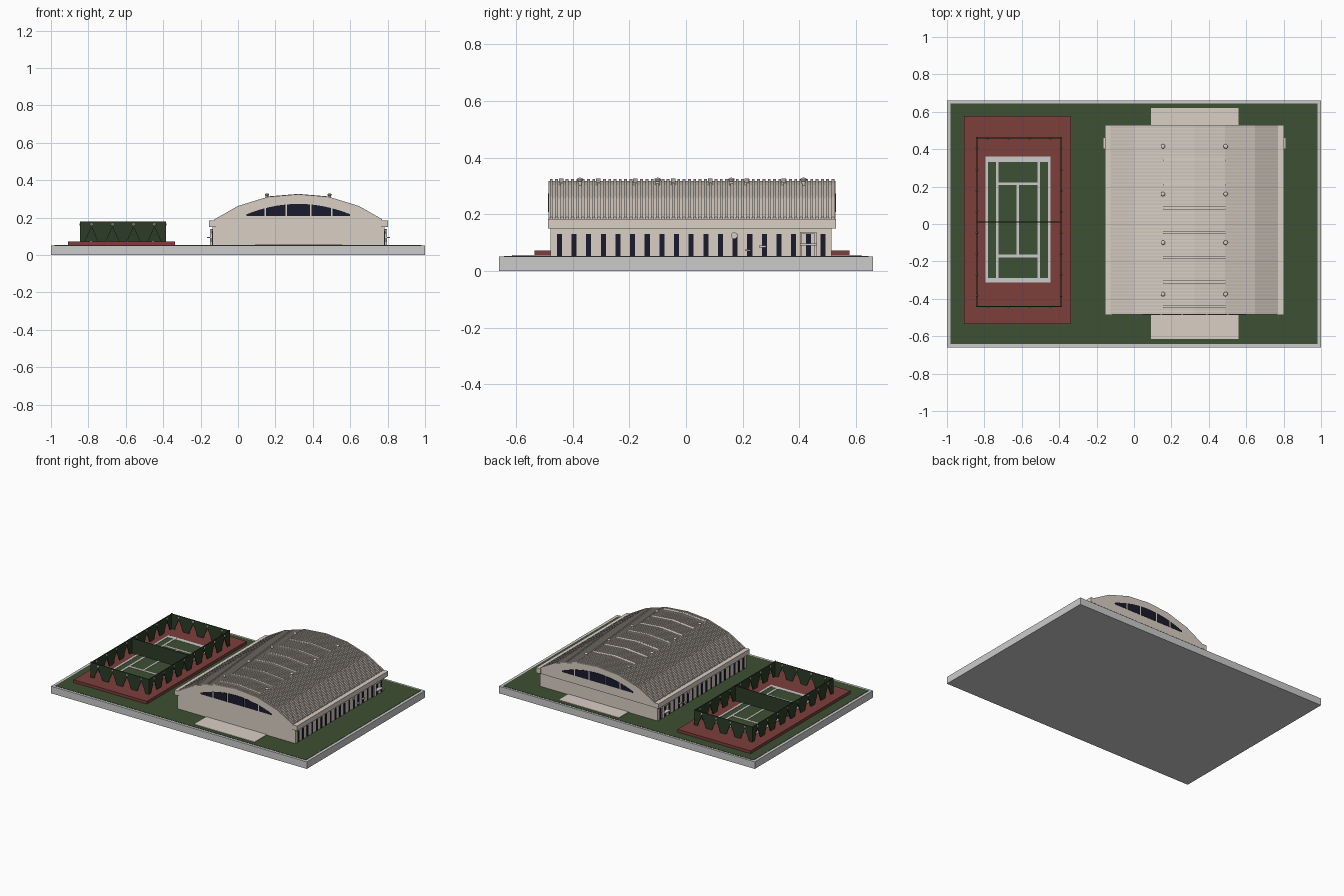
import bpy, bmesh, math
from mathutils import Vector, Matrix

if "Cube" in bpy.data.objects:
    bpy.data.objects.remove(bpy.data.objects["Cube"])


def mat(name, rgb):
    m = bpy.data.materials.new(name)
    m.diffuse_color = (*rgb, 1)
    m.use_nodes = True
    m.node_tree.nodes["Principled BSDF"].inputs["Base Color"].default_value = m.diffuse_color
    return m


TAN = mat("tan", (0.70, 0.63, 0.56))
ROOF = mat("roof_tan", (0.62, 0.56, 0.50))
GREEN = mat("green", (0.048, 0.08, 0.033))
HEDGE = mat("dark_green", (0.025, 0.045, 0.02))
RED = mat("red", (0.20, 0.05, 0.045))
WHITE = mat("line_white", (0.6, 0.6, 0.6))
GLASS = mat("glass", (0.010, 0.011, 0.026))


def finish(name, bm, material):
    bmesh.ops.recalc_face_normals(bm, faces=bm.faces)
    me = bpy.data.meshes.new(name)
    bm.to_mesh(me)
    bm.free()
    ob = bpy.data.objects.new(name, me)
    bpy.context.collection.objects.link(ob)
    if material:
        me.materials.append(material)
    return ob


def add_box(bm, x0, x1, y0, y1, z0, z1):
    m = Matrix.Translation(((x0 + x1) / 2, (y0 + y1) / 2, (z0 + z1) / 2))
    m = m @ Matrix.Diagonal((x1 - x0, y1 - y0, z1 - z0, 1))
    bmesh.ops.create_cube(bm, size=1, matrix=m)


def boxes(name, items, material=None):
    bm = bmesh.new()
    for b in items:
        add_box(bm, *b)
    return finish(name, bm, material)


def add_prism(bm, pts, a, b, axis="y"):
    """Extrude an outline (u, z) from a to b along y or x."""
    def place(u, z, d):
        return (u, d, z) if axis == "y" else (d, u, z)
    lo = [bm.verts.new(place(u, z, a)) for u, z in pts]
    hi = [bm.verts.new(place(u, z, b)) for u, z in pts]
    bm.faces.new(lo)
    bm.faces.new(hi[::-1])
    for i in range(len(pts)):
        j = (i + 1) % len(pts)
        bm.faces.new((lo[i], hi[i], hi[j], lo[j]))


# Ground slab, lawn and entrance aprons
boxes("base_slab", [(-1, 1, -0.66, 0.66, 0, 0.05)])
boxes("lawn", [(-0.98, 0.98, -0.642, 0.645, 0.045, 0.052)], GREEN)
boxes("entrance_aprons", [(0.09, 0.56, -0.615, -0.47, 0.045, 0.056),
                          (0.09, 0.56, 0.50, 0.62, 0.045, 0.056)], TAN)

# Tennis court with painted lines
boxes("court_pad", [(-0.91, -0.338, -0.535, 0.578, 0.05, 0.072)], RED)
boxes("court_surface", [(-0.79, -0.45, -0.31, 0.355, 0.07, 0.074)], GREEN)
lines = [(x - w / 2, x + w / 2, y0, y1, 0.07, 0.076) for x, w, y0, y1 in (
    (-0.788, 0.014, -0.313, 0.36), (-0.454, 0.014, -0.313, 0.36),
    (-0.732, 0.014, -0.313, 0.36), (-0.51, 0.014, -0.313, 0.36),
    (-0.621, 0.012, -0.172, 0.217))]
lines += [(x0, x1, y0, y1, 0.07, 0.0757) for x0, x1, y0, y1 in (
    (-0.795, -0.447, 0.332, 0.36), (-0.795, -0.447, -0.313, -0.288),
    (-0.732, -0.51, 0.208, 0.222), (-0.732, -0.51, -0.178, -0.164))]
boxes("court_lines", lines, WHITE)

# Fence panels with triangular openings, net and corner posts
FX, FY, ZB, ZT = (-0.84, -0.39), (-0.44, 0.46), 0.072, 0.178


def fence_outline(u0, u1, n):
    pts = [(u0, ZT), (u0, ZB)]
    step = (u1 - u0) / n
    for i in range(n):
        c = u0 + (i + 0.5) * step
        pts += [(c - 0.034, ZB), (c, 0.15), (c + 0.034, ZB)]
    return pts + [(u1, ZB), (u1, ZT)]


T = 0.0025
bm = bmesh.new()
for y in FY:
    add_prism(bm, fence_outline(*FX, 4), y - T, y + T)
for x in FX:
    add_prism(bm, fence_outline(*FY, 8), x - T, x + T, "x")
finish("court_fence", bm, HEDGE)
boxes("court_net", [(*FX, 0.0075, 0.0125, ZB, ZT)], HEDGE)
boxes("fence_posts", [(x - 0.004, x + 0.004, y - 0.004, y + 0.004, 0.05, 0.18)
                      for x in FX for y in (FY[0], 0.01, FY[1])], HEDGE)

# Small lamps above each fence opening
bm = bmesh.new()
spots = [(FX[0] + (i + 0.5) * 0.1125, y) for i in range(4) for y in FY]
spots += [(x, FY[0] + (i + 0.5) * 0.1125) for i in range(8) for x in FX]
for x, y in spots:
    bmesh.ops.create_uvsphere(bm, u_segments=8, v_segments=6, radius=0.008,
                              matrix=Matrix.Translation((x, y, 0.163)))
finish("fence_lamps", bm, TAN)

# Hall: lower walls, arched upper body, eave beams
CX = 0.323
half = [(0.0, 0.318), (0.163, 0.304), (0.323, 0.255), (0.448, 0.184)]
ARC = [(CX - dx, z) for dx, z in half[:0:-1]] + [(CX + dx, z) for dx, z in half]
Y0, Y1 = -0.485, 0.528
boxes("hall_walls", [(-0.137, 0.784, -0.478, 0.513, 0.045, 0.155)], TAN)
bm = bmesh.new()
add_prism(bm, [(-0.137, 0.15), (-0.137, 0.18)] + ARC + [(0.784, 0.18), (0.784, 0.15)], Y0, Y1)
finish("hall_arch_body", bm, TAN)
boxes("eave_beams", [(-0.156, -0.118, Y0 - 0.002, Y1 + 0.002, 0.149, 0.184),
                     (0.765, 0.802, Y0 - 0.002, Y1 + 0.002, 0.149, 0.184)], TAN)

# Standing ribs across the vaulted roof
bm = bmesh.new()
n = 54
rib = [(x, z + 0.007) for x, z in ARC] + [(x, z - 0.003) for x, z in ARC[::-1]]
for i in range(n):
    y = Y0 + 0.009 + i * (Y1 - Y0 - 0.018) / (n - 1)
    add_prism(bm, rib, y - 0.005, y + 0.005)
finish("roof_ribs", bm, ROOF)

# Skylight strips over the ridge
bm = bmesh.new()
crown = [(0.155, 0.304), (CX, 0.318), (0.49, 0.304)]
strip = [(x, z + 0.0085) for x, z in crown] + [(x, z) for x, z in crown[::-1]]
for y in (0.345, 0.215, 0.085, -0.045, -0.18, -0.31, -0.44):
    add_prism(bm, strip, y - 0.008, y + 0.008)
finish("roof_skylights", bm, TAN)

# Roof ventilators: stem and domed cap
bm = bmesh.new()
for x in (0.155, 0.49):
    for y in (0.415, 0.16, -0.10, -0.375):
        bmesh.ops.create_cone(bm, cap_ends=True, segments=12, radius1=0.007, radius2=0.007,
                              depth=0.024, matrix=Matrix.Translation((x, y, 0.312)))
        bmesh.ops.create_uvsphere(bm, u_segments=12, v_segments=8, radius=0.012,
                                  matrix=Matrix.Translation((x, y, 0.322)) @ Matrix.Diagonal((1, 1, 0.6, 1)))
finish("roof_vents", bm, TAN)

# Arched gable windows, five panes at each end


def arch_z(x):
    return 0.273 - 0.058 * ((x - CX) / 0.283) ** 2


bm = bmesh.new()
edges = [0.042, 0.145, 0.257, 0.389, 0.501, 0.604]
for a, b in zip(edges, edges[1:]):
    a, b = a + 0.004, b - 0.004
    pts = [(a, 0.208), (b, 0.208)]
    pts += [(b + (a - b) * t / 3, arch_z(b + (a - b) * t / 3)) for t in range(4)]
    for y in (Y0, Y1):
        add_prism(bm, pts, y - 0.002, y + 0.002)
finish("gable_windows", bm, GLASS)

# Tall narrow windows along both long sides
boxes("side_windows", [(x - 0.002, x + 0.002, y - 0.009, y + 0.009, 0.053, 0.13)
                       for x in (-0.137, 0.784)
                       for y in (-0.447 + i * 0.0517 for i in range(19))], GLASS)

# Side door frames with projecting shelf, and small wall units
frames = []
for x, s in ((-0.137, -1), (0.784, 1)):
    def out(d0, d1):
        return tuple(sorted((x + s * d0, x + s * d1)))
    o = out(-0.002, 0.012)
    frames += [(*o, 0.402, 0.408, 0.053, 0.138), (*o, 0.454, 0.46, 0.053, 0.138),
               (*o, 0.402, 0.46, 0.132, 0.138), (*out(-0.002, 0.028), 0.402, 0.462, 0.090, 0.096),
               (*o, 0.208, 0.228, 0.07, 0.076), (*o, 0.258, 0.282, 0.083, 0.089)]
boxes("side_door_frames", frames, TAN)
bm = bmesh.new()
for x in (-0.137, 0.784):
    bmesh.ops.create_cone(bm, cap_ends=True, segments=16, radius1=0.011, radius2=0.011, depth=0.012,
                          matrix=Matrix.Translation((x, 0.17, 0.125)) @ Matrix.Rotation(math.pi / 2, 4, "Y"))
finish("wall_discs", bm, TAN)
